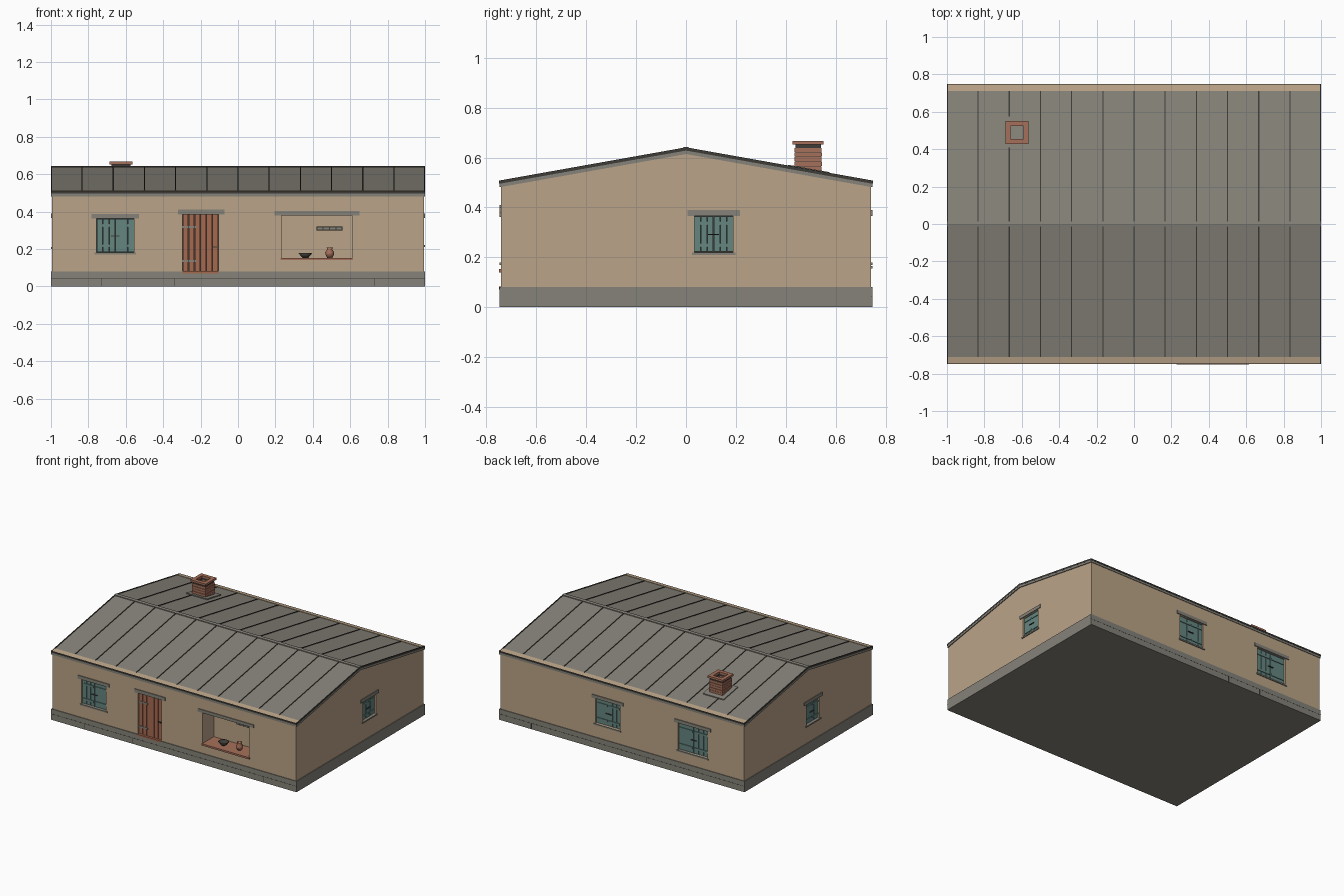
import bpy, bmesh, math
from mathutils import Matrix, Vector

if "Cube" in bpy.data.objects:
    bpy.data.objects.remove(bpy.data.objects["Cube"])


def material(name, r, g, b):
    lin = [((c / 255 + 0.055) / 1.055) ** 2.4 for c in (r, g, b)] + [1]
    m = bpy.data.materials.new(name)
    m.use_nodes = True
    m.diffuse_color = lin
    m.node_tree.nodes["Principled BSDF"].inputs["Base Color"].default_value = lin
    return m


PLASTER = material("tan plaster", 187, 164, 136)
STONE = material("grey stone", 133, 130, 120)
DARK = material("dark joint", 62, 60, 55)
TEAL = material("teal paint", 101, 134, 128)
WOOD = material("red brown wood", 166, 106, 80)
CLAY = material("brick clay", 166, 112, 90)


def finish(name, bm, mat):
    bmesh.ops.recalc_face_normals(bm, faces=bm.faces)
    me = bpy.data.meshes.new(name)
    bm.to_mesh(me)
    bm.free()
    me.materials.append(mat)
    ob = bpy.data.objects.new(name, me)
    bpy.context.collection.objects.link(ob)
    return ob


def boxes(name, mat, spans, frame=Matrix()):
    """One object made of boxes, each given as x, y and z ranges."""
    bm = bmesh.new()
    for x0, x1, y0, y1, z0, z1 in spans:
        size = Matrix.Diagonal((x1 - x0, y1 - y0, z1 - z0, 1))
        mid = Matrix.Translation(((x0 + x1) / 2, (y0 + y1) / 2, (z0 + z1) / 2))
        bmesh.ops.create_cube(bm, size=1, matrix=frame @ mid @ size)
    return finish(name, bm, mat)


def prisms(name, mat, profile, ranges):
    """Extrude a (y, z) profile along each x range."""
    bm = bmesh.new()
    for x0, x1 in ranges:
        face = bm.faces.new([bm.verts.new((x0, y, z)) for y, z in profile])
        new = bmesh.ops.extrude_face_region(bm, geom=[face])["geom"]
        verts = [v for v in new if isinstance(v, bmesh.types.BMVert)]
        bmesh.ops.translate(bm, verts=verts, vec=(x1 - x0, 0, 0))
    return finish(name, bm, mat)


def lathe(name, mat, profile, place):
    bm = bmesh.new()
    verts = [bm.verts.new((r, 0, z)) for r, z in profile]
    edges = [bm.edges.new(p) for p in zip(verts, verts[1:])]
    bmesh.ops.spin(bm, geom=verts + edges, axis=(0, 0, 1), cent=(0, 0, 0),
                   angle=math.tau, steps=20)
    bmesh.ops.remove_doubles(bm, verts=bm.verts, dist=0.0003)
    bmesh.ops.translate(bm, verts=bm.verts, vec=place)
    ob = finish(name, bm, mat)
    for p in ob.data.polygons:
        p.use_smooth = True


def ring(x, y, outer, inner, z0, z1):
    a, b = outer, inner
    return [(x - a, x + a, y - a, y - b, z0, z1), (x - a, x + a, y + b, y + a, z0, z1),
            (x - a, x - b, y - b, y + b, z0, z1), (x + b, x + a, y - b, y + b, z0, z1)]


HX, HY = 0.994, 0.742           # wall half sizes
EX, EY = 1.0, 0.747             # plinth and roof half sizes
RIDGE, SLOPE = 0.637, 0.178


def roof_z(y, lift=0.0):
    return RIDGE - SLOPE * abs(y) + lift


def chevron(y, low, high):
    return [(-y, roof_z(y, low)), (0, roof_z(0, low)), (y, roof_z(y, low)),
            (y, roof_z(y, high)), (0, roof_z(0, high)), (-y, roof_z(y, high))]


def wall_frame(turn, reach):
    """Local frame: x along the wall, -y outward, origin on the wall face."""
    return Matrix.Rotation(turn, 4, "Z") @ Matrix.Translation((0, -reach, 0))


FRONT = wall_frame(0, HY)
RIGHT_END = wall_frame(math.pi / 2, HX)
BACK = wall_frame(math.pi, HY)
LEFT_END = wall_frame(-math.pi / 2, HX)

# Name, wall frame, centre along wall, width, sill height, head height
WINDOWS = [("front_window", FRONT, -0.656, 0.20, 0.18, 0.362),
           ("left_end_window", RIGHT_END, 0.111, 0.155, 0.22, 0.366),
           ("right_end_window", LEFT_END, 0.06, 0.155, 0.21, 0.366),
           ("back_small_window", BACK, -0.12, 0.20, 0.18, 0.366),
           ("back_large_window", BACK, 0.575, 0.24, 0.165, 0.366)]
DOOR = (-0.297, -0.105, 0.08, 0.385)
NICHE = (0.232, 0.61, 0.15, 0.38)
NICHE_DEPTH, RECESS = 0.13, 0.028

# Walls with openings
top = [(HY, roof_z(HY, -0.02)), (0, roof_z(0, -0.02)), (-HY, roof_z(HY, -0.02))]
walls = prisms("walls", PLASTER, [(-HY, 0.02), (HY, 0.02)] + top, [(-HX, HX)])


def cut(frame, x0, x1, z0, z1, depth):
    cutter = boxes("opening_cutter", PLASTER, [(x0, x1, -0.05, depth, z0, z1)], frame)
    cutter.hide_render = True
    mod = walls.modifiers.new("opening", "BOOLEAN")
    mod.operation, mod.solver, mod.object = "DIFFERENCE", "EXACT", cutter
    bpy.context.view_layer.objects.active = walls
    bpy.ops.object.modifier_apply(modifier=mod.name)
    bpy.data.objects.remove(cutter)


for _, frame, c, w, z0, z1 in WINDOWS:
    cut(frame, c - w / 2, c + w / 2, z0, z1, RECESS)
cut(FRONT, *DOOR, RECESS)
cut(FRONT, *NICHE, NICHE_DEPTH)

# Plinth with stone joints
boxes("plinth", STONE, [(-EX, EX, -EY, EY, 0, 0.08)])
for frame, half, marks in ((FRONT, EX, (-0.73, -0.34, 0.73)), (BACK, EX, (-0.74, 0.2, 0.47)),
                           (RIGHT_END, EY, (-0.05, 0.05, 0.19)), (LEFT_END, EY, (-0.3, 0.25))):
    joints = [(-half, half, -0.0056, 0, 0.042, 0.0445)]
    joints += [(m - 0.0015, m + 0.0015, -0.0056, 0, 0, 0.042) for m in marks]
    boxes("plinth_joints", DARK, joints, frame)

# Roof covering, seams, verges, ridge and eave strips
prisms("roof", STONE, chevron(EY, -0.023, 0), [(-EX, EX)])
prisms("roof_seams", DARK, chevron(0.71, -0.002, 0.004),
       [(i / 6 - 0.003, i / 6 + 0.003) for i in range(-5, 6)])
prisms("roof_verges", DARK, chevron(EY, -0.009, 0.004),
       [(-EX - 0.0005, -EX + 0.006), (EX - 0.006, EX + 0.0005)])
prisms("ridge_cap", STONE, chevron(0.013, -0.002, 0.006), [(-EX, EX)])
for s in (-1, 1):
    ys = (s * 0.71, s * (EY - 0.002))
    strip = [(y, roof_z(y, -0.002)) for y in ys] + [(y, roof_z(y, 0.003)) for y in ys[::-1]]
    prisms("eave_strip", PLASTER, strip, [(-EX + 0.006, EX - 0.006)])
    boxes("eave_edge", DARK, [(-EX, EX, s * EY - 0.002, s * EY + 0.002,
                               roof_z(EY, -0.008), roof_z(EY, 0.003))])

# Chimney: flashing, brick courses, mortar core and cap
CX, CY = -0.625, 0.49
plate = [(y, roof_z(y, -0.004)) for y in (0.41, 0.575)] + [(y, roof_z(y, 0.007)) for y in (0.575, 0.41)]
prisms("chimney_flashing", STONE, plate, [(CX - 0.085, CX + 0.085)])
courses = []
for i in range(6):
    z = 0.53 + i * 0.0185
    courses += ring(CX, CY, 0.055 - 0.001 * (i % 2), 0.035, z, z + 0.0165)
boxes("chimney_bricks", CLAY, courses)
boxes("chimney_mortar", DARK, ring(CX, CY, 0.051, 0.036, 0.53, 0.652))
boxes("chimney_cap", CLAY, ring(CX, CY, 0.062, 0.035, 0.652, 0.667))

# Shuttered windows
for name, frame, c, w, z0, z1 in WINDOWS:
    a, b, h = c - w / 2, c + w / 2, z1 - z0
    boxes(name + "_lintel", STONE, [(a - 0.028, b + 0.028, -0.006, 0.02, z1, z1 + 0.024)], frame)
    boxes(name + "_sill", STONE, [(a - 0.01, b + 0.01, -0.006, 0.02, z0 - 0.01, z0)], frame)
    boxes(name + "_gaps", DARK, [(a, b, 0.022, 0.027, z0, z1)], frame)
    step = w / 6
    planks = [(a + i * step + 0.001, a + (i + 1) * step - 0.001 - 0.001 * (i == 2), 0.012, 0.024,
               z0 + 0.003, z1 - 0.003) for i in range(6)]
    rails = [(p + 0.006, p + w / 2 - 0.006, 0.007, 0.013, z - 0.007, z + 0.007)
             for p in (a, c) for z in (z0 + h * 0.2, z1 - h * 0.2)]
    boxes(name + "_shutters", TEAL, planks + rails, frame)
    boxes(name + "_latch", DARK, [(c - 0.022, c + 0.022, 0.005, 0.013, z0 + h * 0.47, z0 + h * 0.5)], frame)

# Plank door
x0, x1, z0, z1 = DOOR
boxes("door_lintel", STONE, [(x0 - 0.025, x1 + 0.033, -0.006, 0.02, z1, z1 + 0.025)], FRONT)
boxes("door_threshold", WOOD, [(x0, x1, -0.007, 0.02, 0.07, 0.082)], FRONT)
boxes("door_gaps", DARK, [(x0, x1, 0.02, 0.027, z0, z1)], FRONT)
step = (x1 - x0) / 6
boxes("door_planks", WOOD, [(x0 + i * step + 0.0018, x0 + (i + 1) * step - 0.0018, 0.01, 0.024,
                             z0, z1 - 0.002) for i in range(6)], FRONT)
boxes("door_hinges", STONE, [(x0, x0 + 0.075, 0.006, 0.011, z, z + 0.012) for z in (0.13, 0.312)], FRONT)
boxes("door_handle", DARK, [(x1 - 0.036, x1 - 0.008, 0.003, 0.011, 0.207, 0.214)], FRONT)

# Serving niche with counter, shelf and vessels
x0, x1, z0, z1 = NICHE
boxes("niche_lintel", STONE, [(x0 - 0.037, x1 + 0.04, -0.006, 0.02, z1, z1 + 0.022)], FRONT)
boxes("niche_counter", CLAY, [(x0 - 0.006, x1 + 0.006, -0.008, 0, z0 - 0.01, z0 + 0.003),
                              (x0, x1, 0, NICHE_DEPTH, z0 - 0.01, z0 + 0.003)], FRONT)
boxes("niche_rack", DARK, [(0.42, 0.56, NICHE_DEPTH - 0.012, NICHE_DEPTH, 0.30, 0.319)], FRONT)
boxes("rack_slats", STONE, [(0.424 + i * 0.034, 0.452 + i * 0.034, NICHE_DEPTH - 0.018,
                             NICHE_DEPTH - 0.01, 0.304, 0.315) for i in range(4)], FRONT)
lathe("bowl", DARK, [(0, 0), (0.016, 0), (0.037, 0.025), (0.033, 0.025), (0.014, 0.005), (0, 0.005)],
      (0.36, -HY + 0.06, z0 + 0.003))
lathe("pot", CLAY, [(0, 0), (0.014, 0), (0.023, 0.018), (0.024, 0.03), (0.013, 0.046),
                    (0.018, 0.056), (0.013, 0.055), (0.009, 0.045), (0, 0.04)],
      (0.49, -HY + 0.06, z0 + 0.003))
